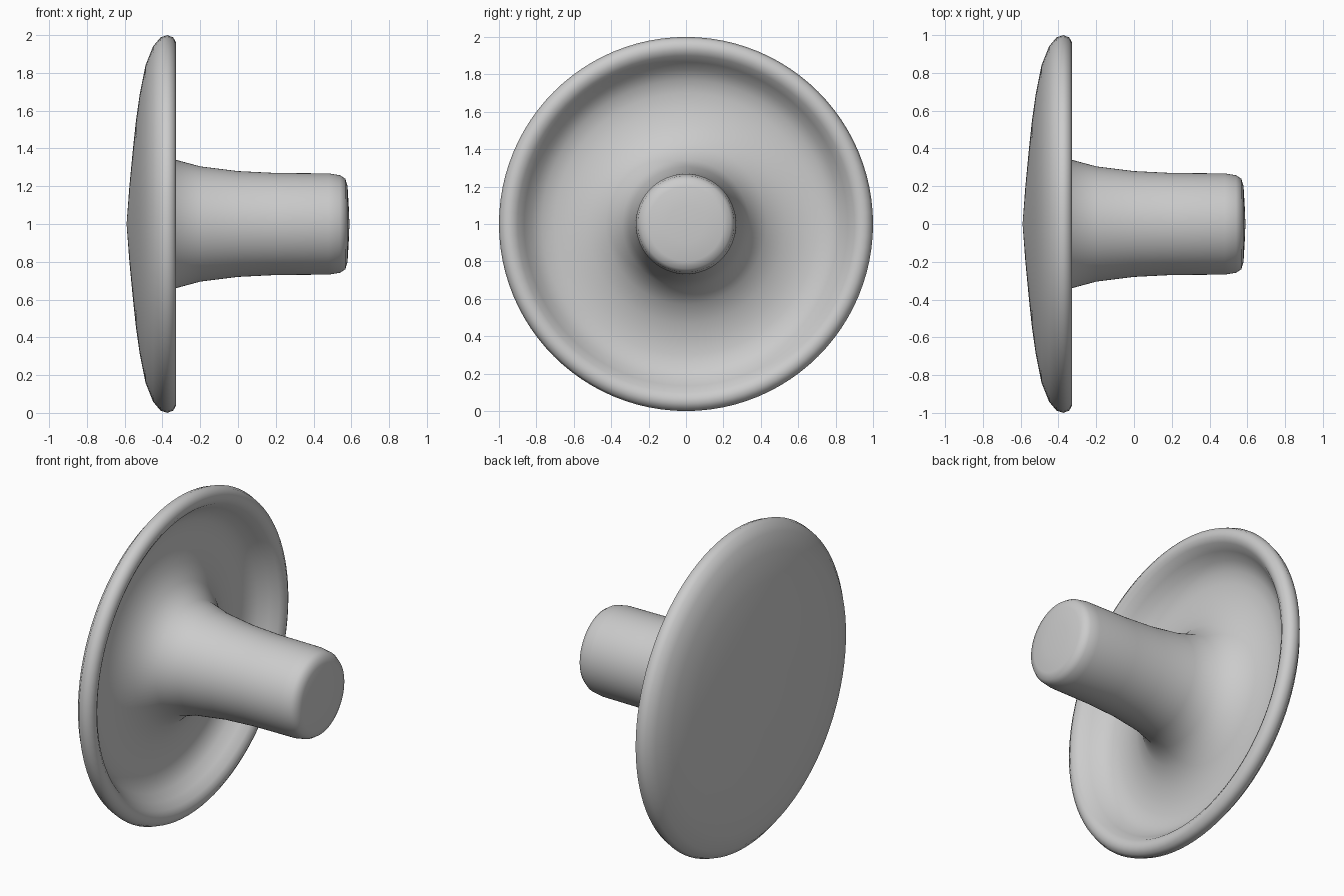
import bpy, bmesh, math
from mathutils import Vector

cube = bpy.data.objects.get("Cube")
if cube:
    bpy.data.objects.remove(cube, do_unlink=True)

# Single plain grey finish
grey = bpy.data.materials.new("plain_grey")
grey.use_nodes = True
colour = (0.6, 0.6, 0.6, 1)
grey.diffuse_color = colour
grey.node_tree.nodes["Principled BSDF"].inputs["Base Color"].default_value = colour

# Half profile as (x, radius): convex face, rolled rim, dished back, flared stem
face = [(-0.59, 0), (-0.575, 0.2), (-0.556, 0.4), (-0.54, 0.55), (-0.52, 0.69)]
rim = [(-0.49, 0.84), (-0.45, 0.94), (-0.41, 0.988), (-0.375, 1.0),
       (-0.343, 0.988), (-0.327, 0.96), (-0.327, 0.93), (-0.345, 0.9)]
dish = [(-0.39, 0.865), (-0.44, 0.825), (-0.475, 0.77), (-0.488, 0.7),
        (-0.485, 0.62), (-0.465, 0.53), (-0.42, 0.43)]
stem = [(-0.33, 0.34), (-0.2, 0.305), (0, 0.28), (0.2, 0.27), (0.48, 0.268),
        (0.54, 0.258), (0.568, 0.24), (0.58, 0.2), (0.586, 0.1), (0.59, 0)]
profile = face + rim + dish + stem


def lathe(name, points, steps, height):
    """Revolve a profile around the x axis into a closed smooth body."""
    bm = bmesh.new()
    verts = [bm.verts.new((x, 0, r)) for x, r in points]
    edges = [bm.edges.new(pair) for pair in zip(verts, verts[1:])]
    bmesh.ops.spin(bm, geom=verts + edges, cent=(0, 0, 0), axis=(1, 0, 0),
                   angle=math.tau, steps=steps, use_duplicate=False)
    bmesh.ops.remove_doubles(bm, verts=bm.verts, dist=0.0001)
    bmesh.ops.recalc_face_normals(bm, faces=bm.faces)
    bmesh.ops.translate(bm, verts=bm.verts, vec=Vector((0, 0, height)))
    for f in bm.faces:
        f.smooth = True
    mesh = bpy.data.meshes.new(name)
    bm.to_mesh(mesh)
    bm.free()
    mesh.materials.append(grey)
    obj = bpy.data.objects.new(name, mesh)
    bpy.context.collection.objects.link(obj)
    return obj


lathe("round_knob", profile, 96, 1.0)
